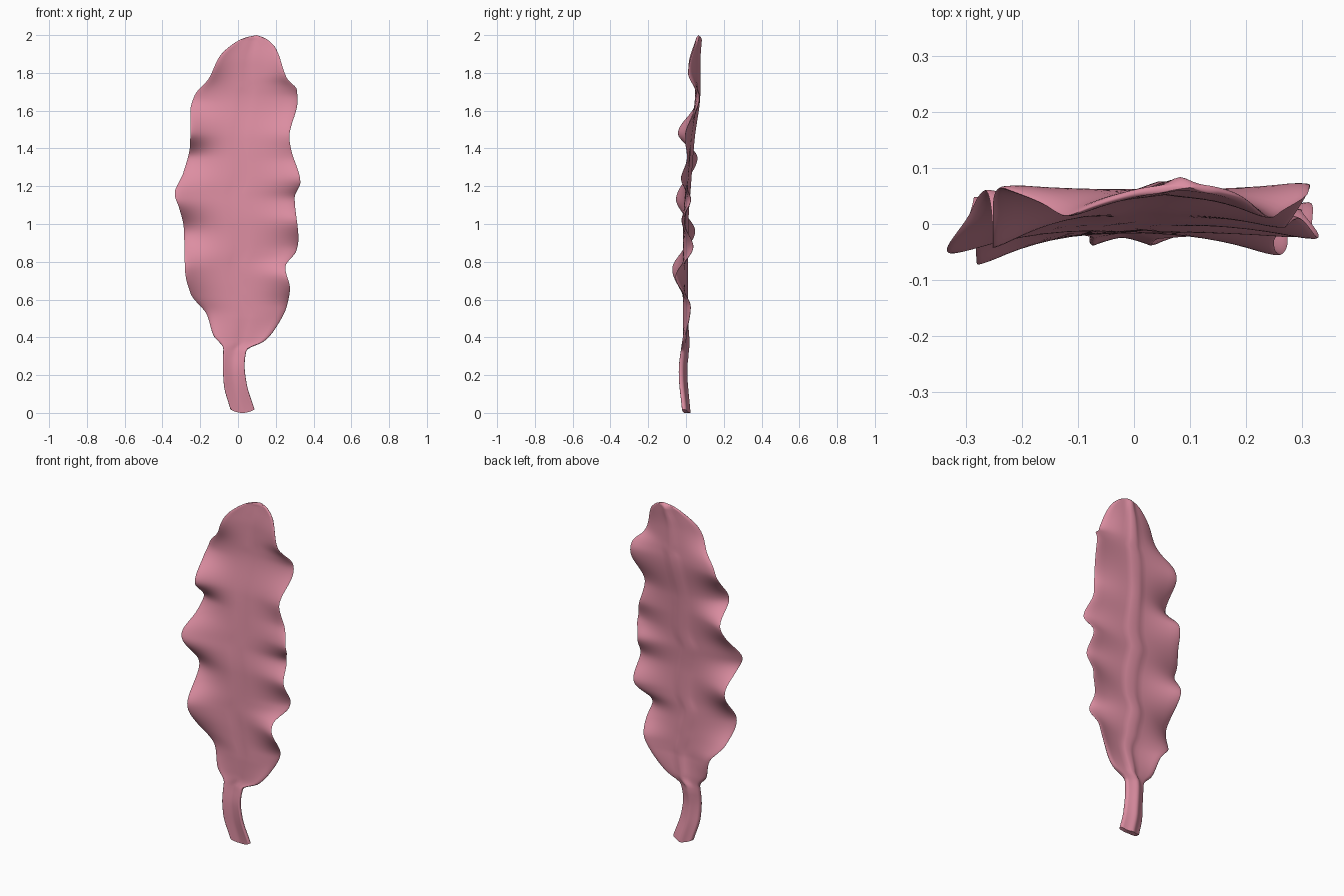
import bpy, bmesh, math

if "Cube" in bpy.data.objects:
    bpy.data.objects.remove(bpy.data.objects["Cube"])

# Outline and wave profiles, each as (height, value) pairs
LEFT_X = [(0, -.04), (.15, -.075), (.25, -.08), (.34, -.078), (.41, -.13), (.52, -.165), (.63, -.25),
          (.75, -.28), (.98, -.287), (1.08, -.31), (1.16, -.335), (1.27, -.29), (1.43, -.253),
          (1.6, -.252), (1.68, -.23), (1.77, -.155), (1.89, -.095), (1.97, .0), (1.99, .05), (2, .1)]
RIGHT_X = [(0, .088), (.15, .047), (.25, .035), (.33, .045), (.38, .14), (.45, .2), (.57, .26),
           (.66, .275), (.77, .25), (.86, .31), (.92, .32), (1.14, .30), (1.22, .33), (1.4, .28),
           (1.46, .272), (1.65, .315), (1.71, .312), (1.77, .26), (1.93, .2), (1.98, .15), (2, .1)]
RIB_Y = [(0, -.012), (.22, -.028), (.4, -.012), (.7, -.01), (1, -.008), (1.2, .005), (1.45, .025),
         (1.7, .055), (1.85, .055), (2, .065)]
LEFT_Y = [(0, -.012), (.22, -.03), (.36, -.015), (.54, .02), (.76, -.072), (.96, .048), (1.13, -.052),
          (1.35, .06), (1.48, -.042), (1.66, .065), (1.84, .015), (2, .065)]
RIGHT_Y = [(0, -.012), (.22, -.03), (.36, -.015), (.56, .024), (.72, -.055), (.88, .038), (1.02, -.02),
           (1.13, .025), (1.24, -.025), (1.35, .01), (1.46, -.005), (1.67, .07), (1.8, .012), (2, .065)]


def curve(pts, z):
    """Smooth interpolation without overshoot."""
    n = len(pts)
    sec = [(pts[i + 1][1] - pts[i][1]) / (pts[i + 1][0] - pts[i][0]) for i in range(n - 1)]

    def slope(i):
        if i == 0 or i == n - 1:
            return sec[0] if i == 0 else sec[-1]
        a, b = sec[i - 1], sec[i]
        return 2 * a * b / (a + b) if a * b > 0 else 0
    i = max(k for k in range(n - 1) if pts[k][0] <= z or k == 0)
    h = pts[i + 1][0] - pts[i][0]
    t = (z - pts[i][0]) / h
    return ((2*t**3 - 3*t*t + 1) * pts[i][1] + (t**3 - 2*t*t + t) * h * slope(i)
            + (3*t*t - 2*t**3) * pts[i + 1][1] + (t**3 - t*t) * h * slope(i + 1))


ROWS, HALF = 170, 24
bm = bmesh.new()
rings = []
for r in range(ROWS):
    # rows crowd together toward the rounded tip
    s = r / (ROWS - 1)
    z = min(2.0, 1.8 * s / .85) if s < .85 else 2 - .2 * ((1 - s) / .15) ** 2 * .9995 - .0001
    lx, rx = curve(LEFT_X, z), curve(RIGHT_X, z)
    mid, ly, ry = curve(RIB_Y, z), curve(LEFT_Y, z), curve(RIGHT_Y, z)
    stalk = max(0, min(1, (.5 - z) / .2))
    width = rx - lx
    ring = []
    for k in range(2 * HALF):
        a = math.pi * k / HALF
        u = -math.cos(a)
        side = math.sin(a)
        x = (lx + rx) / 2 + u * width / 2
        edge = ly if u < 0 else ry
        # ruffles grow toward the margin
        y = mid + (edge - mid) * abs(u) ** 2.3
        y += stalk * .012 * (1 - u * u)
        t = (.007 + .005 * stalk) * min(1, width / .1)
        y += math.copysign(t * min(1, abs(side) * 2.2), side) if abs(side) > 1e-6 else 0
        # raised midrib on the back, shallow groove on the front
        rib = math.exp(-(u * width / 2 / .022) ** 2) * min(1, width / .15)
        y += rib * (.014 if side > 0 else .004)
        dip = .018 * u * u * max(0, 1 - z / .15)
        ring.append(bm.verts.new((x, y, z + dip)))
    rings.append(ring)
n = 2 * HALF
for a, b in zip(rings, rings[1:]):
    for k in range(n):
        bm.faces.new((a[k], a[(k + 1) % n], b[(k + 1) % n], b[k]))
# close the cut stalk end and the tip
for ring in (rings[0], rings[-1]):
    for k in range(HALF):
        q = [ring[k], ring[k + 1], ring[(n - k - 1) % n], ring[(n - k) % n]]
        q = list(dict.fromkeys(q))
        if len(q) > 2:
            bm.faces.new(q)
bmesh.ops.recalc_face_normals(bm, faces=bm.faces)

mesh = bpy.data.meshes.new("leaf_blade")
bm.to_mesh(mesh)
bm.free()
leaf = bpy.data.objects.new("leaf_blade", mesh)
bpy.context.collection.objects.link(leaf)
mat = bpy.data.materials.new("pink")
mat.diffuse_color = (.72, .27, .36, 1)
mat.use_nodes = True
mat.node_tree.nodes["Principled BSDF"].inputs["Base Color"].default_value = mat.diffuse_color
mesh.materials.append(mat)
bpy.context.view_layer.objects.active = leaf
leaf.select_set(True)
bpy.ops.object.shade_smooth_by_angle(angle=math.radians(60))
